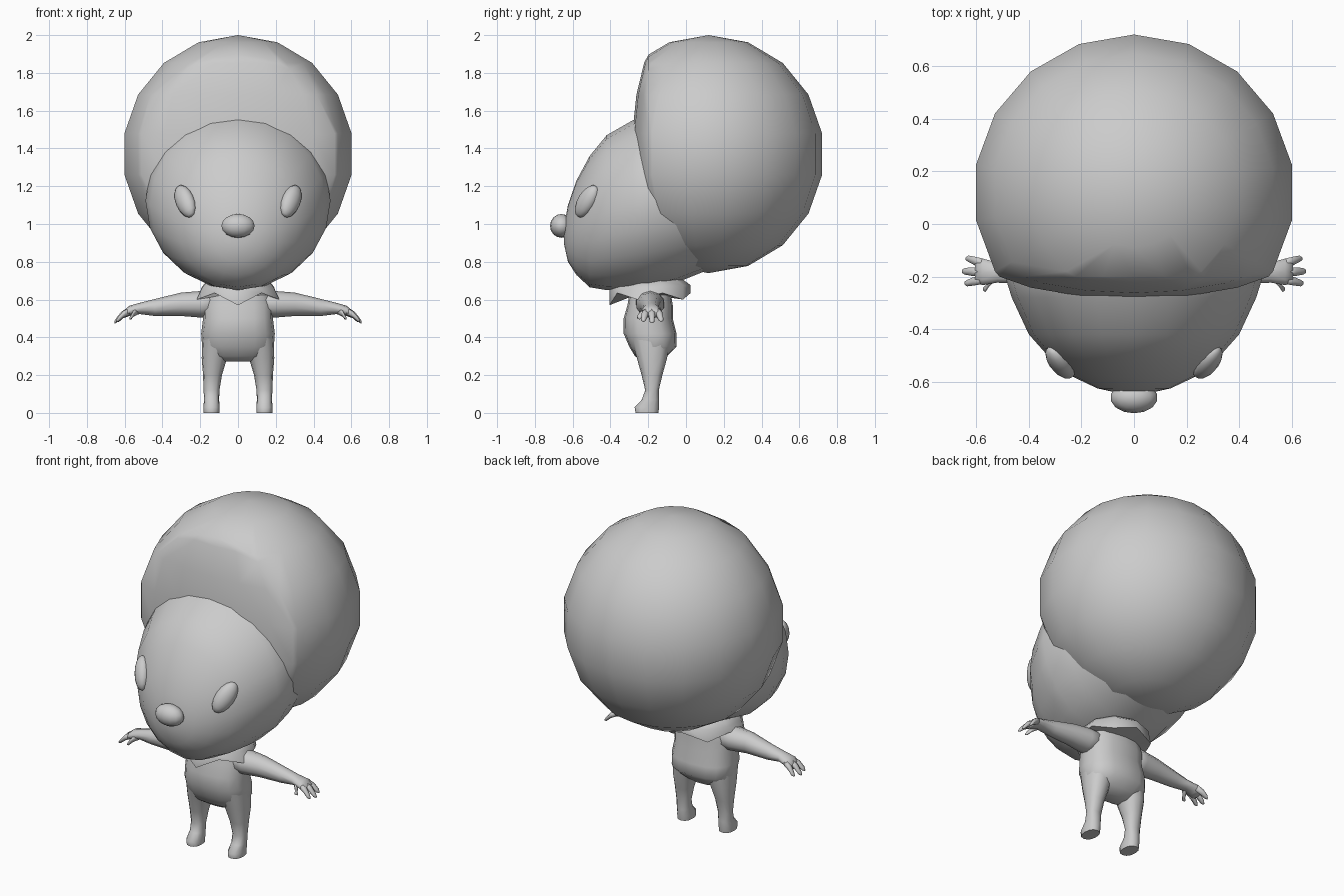
import bpy, bmesh, math
from mathutils import Matrix, Vector

cube = bpy.data.objects.get("Cube")
if cube:
    bpy.data.objects.remove(cube, do_unlink=True)

GREY = (0.6, 0.6, 0.6, 1)
grey = bpy.data.materials.new("plain grey")
grey.use_nodes = True
grey.diffuse_color = GREY
grey.node_tree.nodes["Principled BSDF"].inputs["Base Color"].default_value = GREY


def finish(name, bm, mirror=False, sharp=60):
    """Turn a bmesh into a smooth-shaded grey object, optionally mirrored over x."""
    bmesh.ops.recalc_face_normals(bm, faces=bm.faces)
    mesh = bpy.data.meshes.new(name)
    bm.to_mesh(mesh)
    bm.free()
    mesh.materials.append(grey)
    mesh.shade_smooth()
    mesh.set_sharp_from_angle(angle=math.radians(sharp))
    obj = bpy.data.objects.new(name, mesh)
    bpy.context.collection.objects.link(obj)
    if mirror:
        mod = obj.modifiers.new("Mirror", "MIRROR")
        mod.use_mirror_merge = False
    return obj


def loft(axis, sections, sides=12, power=1.0):
    """Skin rounded sections (position, centre u, radius u, centre v, radius v) along an axis."""
    bm = bmesh.new()
    rings = []
    for pos, cu, ru, cv, rv in sections:
        ring = []
        for i in range(sides):
            a = -math.pi / 2 + math.tau * i / sides
            c, s = math.cos(a), math.sin(a)
            co = [cu + ru * math.copysign(abs(c) ** power, c),
                  cv + rv * math.copysign(abs(s) ** power, s)]
            co.insert("xyz".index(axis), pos)
            ring.append(bm.verts.new(co))
        rings.append(ring)
    for low, high in zip(rings, rings[1:]):
        for i in range(sides):
            j = (i + 1) % sides
            bm.faces.new((low[i], low[j], high[j], high[i]))
    bm.faces.new(rings[0])
    bm.faces.new(rings[-1])
    return bm, rings


def ellipsoid(name, centre, radii, turn=Matrix.Identity(4), mirror=False, u=14, v=8):
    bm = bmesh.new()
    bmesh.ops.create_uvsphere(bm, u_segments=u, v_segments=v, radius=1)
    bm.transform(Matrix.Translation(centre) @ turn @ Matrix.Diagonal((*radii, 1)))
    return finish(name, bm, mirror, 180)


# Hair: a big ball, flattened into a shallow dome in front of the hairline
HAIRLINE = -0.2
bm = bmesh.new()
bmesh.ops.create_uvsphere(bm, u_segments=18, v_segments=9, radius=1)
bm.transform(Matrix.Translation((0, 0.12, 1.37)) @ Matrix.Diagonal((0.62, 0.61, 0.63, 1)))
bmesh.ops.bisect_plane(bm, geom=bm.verts[:] + bm.edges[:] + bm.faces[:],
                       plane_co=(0, HAIRLINE, 0), plane_no=(0, 1, 0))
for v in bm.verts:
    if v.co.y < HAIRLINE:
        v.co.y = HAIRLINE + (v.co.y - HAIRLINE) * 0.3
finish("hair", bm, sharp=180)

# Face: (y, half width, bottom, top) from inside the hair to the muzzle
face = [(0.28, 0.30, 0.83, 1.25), (0.1, 0.43, 0.75, 1.5), (-0.05, 0.47, 0.69, 1.58),
        (-0.2, 0.49, 0.655, 1.59), (-0.28, 0.465, 0.65, 1.55), (-0.42, 0.40, 0.65, 1.47),
        (-0.51, 0.32, 0.665, 1.36), (-0.58, 0.235, 0.73, 1.23),
        (-0.625, 0.14, 0.80, 1.1), (-0.645, 0.05, 0.89, 0.99)]
bm, _ = loft("y", [(y, 0, w, (b + t) / 2, (t - b) / 2) for y, w, b, t in face], 20)
finish("face", bm, sharp=180)

# Eyes: flat ovals lying on the cheeks, tops leaning outward
long_axis = Vector((0.07, 0.10, 0.16)).normalized()
outward = Vector((0.66, -0.74, 0.1))
outward = (outward - long_axis * outward.dot(long_axis)).normalized()
side = long_axis.cross(outward)
turn = Matrix((side, outward, long_axis)).transposed().to_4x4()
ellipsoid("eyes", (0.28, -0.525, 1.12), (0.055, 0.042, 0.1), turn, mirror=True)

# Nose
ellipsoid("nose", (0, -0.66, 0.99), (0.09, 0.06, 0.063))

# Torso, with the rounded seat at the back
torso = [(0.272, 0.09, -0.18, 0.05), (0.30, 0.16, -0.185, 0.085), (0.35, 0.19, -0.175, 0.125),
         (0.42, 0.195, -0.19, 0.14), (0.50, 0.185, -0.2, 0.13), (0.57, 0.185, -0.19, 0.12),
         (0.63, 0.17, -0.19, 0.11), (0.70, 0.14, -0.19, 0.10)]
bm, _ = loft("z", [(z, 0, rx, cy, ry) for z, rx, cy, ry in torso], 16, 0.8)
finish("torso", bm, sharp=180)

# Legs with small feet pointing forward
legs = [(0, 0.14, 0.042, -0.207, 0.06), (0.03, 0.14, 0.043, -0.207, 0.065),
        (0.07, 0.14, 0.04, -0.188, 0.046), (0.12, 0.14, 0.042, -0.18, 0.036),
        (0.2, 0.135, 0.05, -0.18, 0.055), (0.29, 0.125, 0.067, -0.18, 0.08),
        (0.42, 0.1, 0.09, -0.19, 0.11)]
bm, _ = loft("z", legs, 12, 0.85)
finish("legs", bm, mirror=True)

# Arms sloping down into flat palms
arms = [(0.1, -0.19, 0.08, 0.58, 0.07), (0.2, -0.19, 0.075, 0.575, 0.07),
        (0.3, -0.19, 0.06, 0.575, 0.062), (0.44, -0.185, 0.045, 0.558, 0.045),
        (0.52, -0.185, 0.04, 0.553, 0.03), (0.575, -0.182, 0.053, 0.54, 0.027),
        (0.605, -0.182, 0.045, 0.522, 0.02)]
bm, _ = loft("x", arms, 10)
finish("arms", bm, mirror=True, sharp=180)

# Fingers and thumb: (name, root x, y, tip x, y, tip z)
for name, x0, y0, x1, y1, z1 in [("outer_fingers", 0.57, -0.15, 0.64, -0.132, 0.487),
                                 ("middle_fingers", 0.58, -0.182, 0.655, -0.18, 0.48),
                                 ("inner_fingers", 0.57, -0.21, 0.645, -0.225, 0.487),
                                 ("thumbs", 0.53, -0.20, 0.575, -0.247, 0.5)]:
    z0 = 0.54
    mid = [(a + b) / 2 for a, b in ((x0, x1), (y0, y1), (z0, z1))]
    bm, _ = loft("x", [(x0, y0, 0.02, z0, 0.02), (mid[0], mid[1], 0.019, mid[2] + 0.008, 0.018),
                       (x1 - 0.01, y1, 0.014, z1 + 0.008, 0.013), (x1, y1, 0.006, z1, 0.006)], 6)
    finish(name, bm, mirror=True, sharp=180)

# Collar: a flared ring whose hem is pulled into five points
collar = [(0.70, 0.17, 0.17), (0.665, 0.2, 0.215), (0.60, 0.23, 0.215), (0.62, 0.16, 0.11)]
bm, rings = loft("z", [(z, 0, rx, -0.19, ry) for z, rx, ry in collar], 10)
for i, v in enumerate(rings[2]):
    if i % 2:
        v.co.z += 0.035
        v.co.x *= 0.92
    elif i == 0:
        v.co.z -= 0.03
for v in rings[0] + rings[1]:
    v.co.z += 0.05 * (v.co.y + 0.19)
finish("collar", bm, sharp=50)
